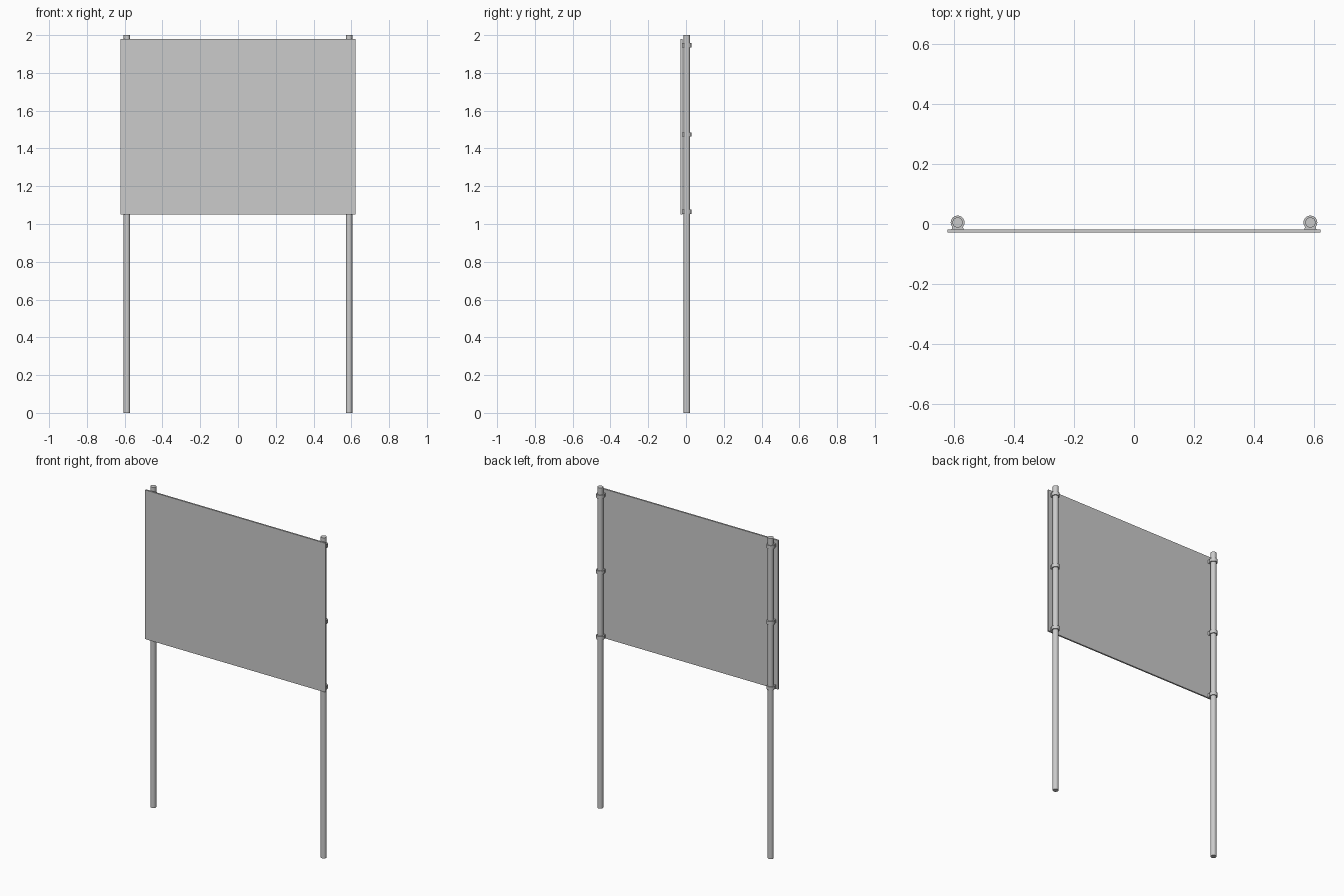
import bpy, math

if "Cube" in bpy.data.objects:
    bpy.data.objects.remove(bpy.data.objects["Cube"])

POST_X, POST_Y = 0.588, 0.005
POST_R, CLAMP_R, CLAMP_H = 0.017, 0.023, 0.022
PANEL_BACK, PANEL_FRONT = -0.018, -0.028


def box(name, x, y, z):
    """Box from (min, max) pairs on each axis."""
    bpy.ops.mesh.primitive_cube_add(size=1, location=[sum(a) / 2 for a in (x, y, z)])
    ob = bpy.context.object
    ob.name = name
    ob.scale = [a[1] - a[0] for a in (x, y, z)]
    bpy.ops.object.transform_apply(location=False, rotation=False, scale=True)
    return ob


def extrude_outline(name, pts, z0, z1, location):
    """Prism from a closed xy outline."""
    n = len(pts)
    verts = [(x, y, z) for z in (z0, z1) for x, y in pts]
    faces = [tuple(reversed(range(n))), tuple(range(n, 2 * n))]
    faces += [(i, (i + 1) % n, n + (i + 1) % n, n + i) for i in range(n)]
    mesh = bpy.data.meshes.new(name)
    mesh.from_pydata(verts, [], faces)
    ob = bpy.data.objects.new(name, mesh)
    ob.location = location
    bpy.context.collection.objects.link(ob)
    bpy.context.view_layer.objects.active = ob
    ob.select_set(True)
    bpy.ops.object.shade_smooth_by_angle(angle=math.radians(35))
    ob.select_set(False)
    return ob


def arc(r, start, end, n):
    step = math.radians(end - start) / n
    return [(r * math.cos(math.radians(start) + i * step),
             r * math.sin(math.radians(start) + i * step)) for i in range(n + 1)]


# Sign board in front of the posts
box("sign_panel", (-0.622, 0.622), (PANEL_FRONT, PANEL_BACK), (1.05, 1.98))

# Clamp outline: round band with a flat foot against the panel
foot = PANEL_BACK - POST_Y
clamp_outline = arc(CLAMP_R, -40, 220, 28) + [(-0.02, foot), (0.02, foot)]
post_outline = arc(POST_R, 0, 360, 32)[:-1]

for side, sx in (("left", -1), ("right", 1)):
    bpy.ops.object.select_all(action='DESELECT')
    extrude_outline(f"{side}_post", post_outline, 0, 2, (sx * POST_X, POST_Y, 0))
    for level, z in (("lower", 1.065), ("middle", 1.473), ("upper", 1.946)):
        extrude_outline(f"{side}_{level}_clamp", clamp_outline,
                        -CLAMP_H / 2, CLAMP_H / 2, (sx * POST_X, POST_Y, z))
